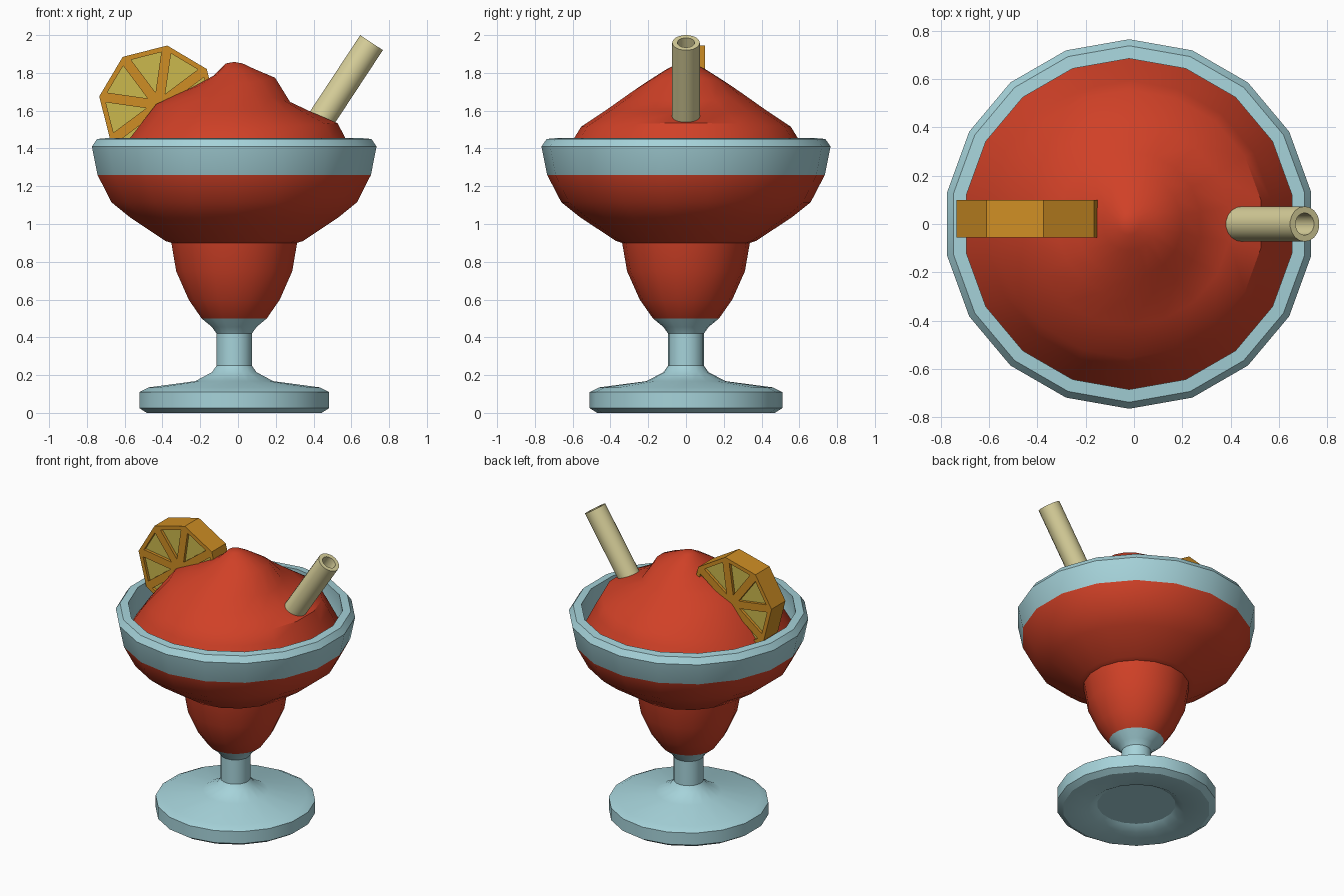
import bpy, bmesh, math
from mathutils import Vector

if "Cube" in bpy.data.objects:
    bpy.data.objects.remove(bpy.data.objects["Cube"])

CX = -0.02      # axis of the glass
SIDES = 18


def material(name, rgb):
    m = bpy.data.materials.new(name)
    m.diffuse_color = (*rgb, 1)
    m.use_nodes = True
    m.node_tree.nodes["Principled BSDF"].inputs["Base Color"].default_value = m.diffuse_color
    return m


RED = material("red slush", (0.63, 0.052, 0.02))
BLUE = material("pale blue glass", (0.38, 0.65, 0.70))
CREAM = material("cream straw", (0.70, 0.64, 0.33))
RIND = material("orange rind", (0.62, 0.27, 0.018))
FLESH = material("yellow flesh", (0.60, 0.48, 0.075))


def finish(bm, name, mats, smooth=None, recalc=True):
    if recalc:
        bmesh.ops.recalc_face_normals(bm, faces=bm.faces)
    me = bpy.data.meshes.new(name)
    bm.to_mesh(me)
    bm.free()
    for m in mats:
        me.materials.append(m)
    ob = bpy.data.objects.new(name, me)
    bpy.context.collection.objects.link(ob)
    if smooth:
        bpy.ops.object.select_all(action='DESELECT')
        ob.select_set(True)
        bpy.context.view_layer.objects.active = ob
        bpy.ops.object.shade_smooth_by_angle(angle=math.radians(smooth))
    return ob


def lathe(bm, rings, sides, height=None, closed=False):
    """Skin rings of (radius, z); z may be bent per angle by height(i, angle)."""
    loops = []
    for i, (r, z) in enumerate(rings):
        loop = []
        for k in range(sides if r > 0 else 1):
            a = math.pi / 2 + 2 * math.pi * k / sides
            h = height(i, a) if height else z
            loop.append(bm.verts.new((r * math.cos(a), r * math.sin(a), h)))
        loops.append(loop)
    pairs = list(zip(loops, loops[1:]))
    if closed:
        pairs.append((loops[-1], loops[0]))
    for lo, hi in pairs:
        for k in range(sides):
            n = (k + 1) % sides
            quad = [lo[k % len(lo)], lo[n % len(lo)], hi[n % len(hi)], hi[k % len(hi)]]
            bm.faces.new(list(dict.fromkeys(quad)))


# Footed glass: outside from the hollow under the foot up to the rim, then inside
profile = [(0, .035), (.25, .035), (.305, .003), (.47, 0), (.51, .025), (.51, .11),
           (.46, .135), (.21, .168), (.12, .215), (.095, .25), (.095, .42), (.12, .455),
           (.175, .50), (.245, .60), (.312, .75), (.338, .90), (.37, .91), (.56, 1.035),
           (.66, 1.115), (.735, 1.26), (.765, 1.41), (.738, 1.45), (.685, 1.455),
           (.69, 1.26), (.62, 1.13), (.3, .97), (0, .95)]
bm = bmesh.new()
lathe(bm, profile, SIDES)
for f in bm.faces:
    f.material_index = 1 if .5 < f.calc_center_median().z < 1.26 else 0
glass = finish(bm, "glass", [BLUE, RED], 30)
glass.location.x = CX

# Slush mound: side, right and left profiles blended by direction
radii = [.69, .595, .555, .42, .30, .22, .11, .045, 0]
side = [1.27, 1.45, 1.515, 1.605, 1.69, 1.745, 1.815, 1.85, 1.858]
right = [1.27, 1.46, 1.535, 1.59, 1.645, 1.775, 1.82, 1.85, 1.858]
left = [1.27, 1.41, 1.46, 1.635, 1.69, 1.725, 1.785, 1.85, 1.858]


def mound_height(i, a):
    c = math.cos(a)
    return side[i] + ((right if c > 0 else left)[i] - side[i]) * c * c


bm = bmesh.new()
lathe(bm, list(zip(radii, side)), SIDES, mound_height)
mound = finish(bm, "slush_mound", [RED], 35)
mound.location.x = CX

# Straw: leaning hollow tube
top, axis, length = Vector((.707, 0, 1.96)), Vector((.55, 0, .835)).normalized(), .68
bm = bmesh.new()
lathe(bm, [(.073, 0), (.073, length), (.046, length), (.046, 0)], 18, closed=True)
straw = finish(bm, "straw", [CREAM], 30)
straw.rotation_euler = (0, math.atan2(axis.x, axis.z), 0)
straw.location = top - axis * length

# Citrus slice: octagonal disc with sunken wedges on both sides
R, N, Y0, Y1 = .318, 8, -.055, .10
cx, cz = -.42, 1.63
bm = bmesh.new()
hubs = [bm.verts.new((cx, y, cz)) for y in (Y0, Y1)]
rims = [[bm.verts.new((cx + R * math.cos(math.radians(81.8 + 45 * k)), y,
                       cz + R * math.sin(math.radians(81.8 + 45 * k)))) for k in range(N)]
        for y in (Y0, Y1)]
wedges = []
for k in range(N):
    n = (k + 1) % N
    bm.faces.new([rims[0][k], rims[0][n], rims[1][n], rims[1][k]])
    for hub, rim in zip(hubs, rims):
        wedges.append(bm.faces.new([hub, rim[k], rim[n]]))
bmesh.ops.recalc_face_normals(bm, faces=bm.faces)
bmesh.ops.inset_individual(bm, faces=wedges, thickness=.026, use_even_offset=True)
for f in wedges:
    f.material_index = 1
cut = bmesh.ops.extrude_discrete_faces(bm, faces=wedges)["faces"]
for f in cut:
    f.normal_update()
    inward = -.02 * f.normal
    edge_faces = {g for e in f.edges for g in e.link_faces if g is not f}
    for g in edge_faces:
        g.material_index = 0
    bmesh.ops.translate(bm, verts=f.verts, vec=inward)
    f.material_index = 1
finish(bm, "citrus_slice", [RIND, FLESH], recalc=False)
